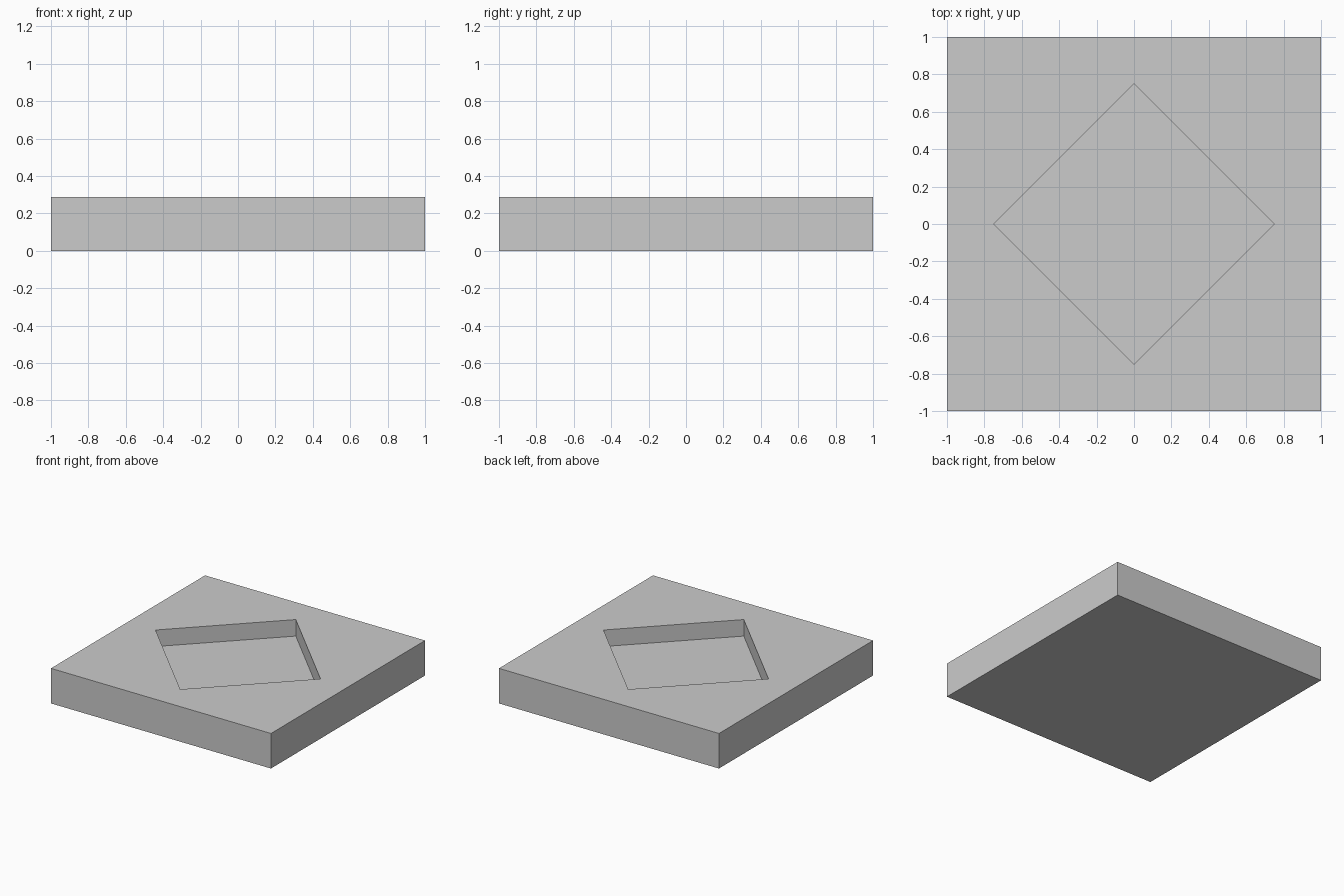
import bpy, bmesh
from math import cos, sin, pi, sqrt

if "Cube" in bpy.data.objects:
    bpy.data.objects.remove(bpy.data.objects["Cube"])

HEIGHT = 0.288      # plate thickness
FLOOR = 0.152       # height of the pocket floor
POCKET = 0.75       # centre to pocket corner


def ring(bm, radius, z, turn):
    """Four corners of a square, counter-clockwise from angle `turn`."""
    return [bm.verts.new((radius * cos(turn + i * pi / 2),
                          radius * sin(turn + i * pi / 2), z)) for i in range(4)]


bm = bmesh.new()
bottom = ring(bm, sqrt(2), 0, pi / 4)
top = ring(bm, sqrt(2), HEIGHT, pi / 4)
rim = ring(bm, POCKET, HEIGHT, 0)
floor = ring(bm, POCKET, FLOOR, 0)

bm.faces.new(bottom[::-1])
bm.faces.new(floor)
for i in range(4):
    j = (i + 1) % 4
    # outer side, pocket wall
    bm.faces.new((bottom[i], bottom[j], top[j], top[i]))
    bm.faces.new((rim[i], rim[j], floor[j], floor[i]))
    # top surface around the diamond opening
    bm.faces.new((top[i], rim[j], rim[i]))
    bm.faces.new((top[i], top[j], rim[j]))
bmesh.ops.recalc_face_normals(bm, faces=bm.faces)

# square plate with a diamond pocket
mesh = bpy.data.meshes.new("plate_with_diamond_pocket")
bm.to_mesh(mesh)
bm.free()
plate = bpy.data.objects.new("plate_with_diamond_pocket", mesh)
bpy.context.collection.objects.link(plate)
